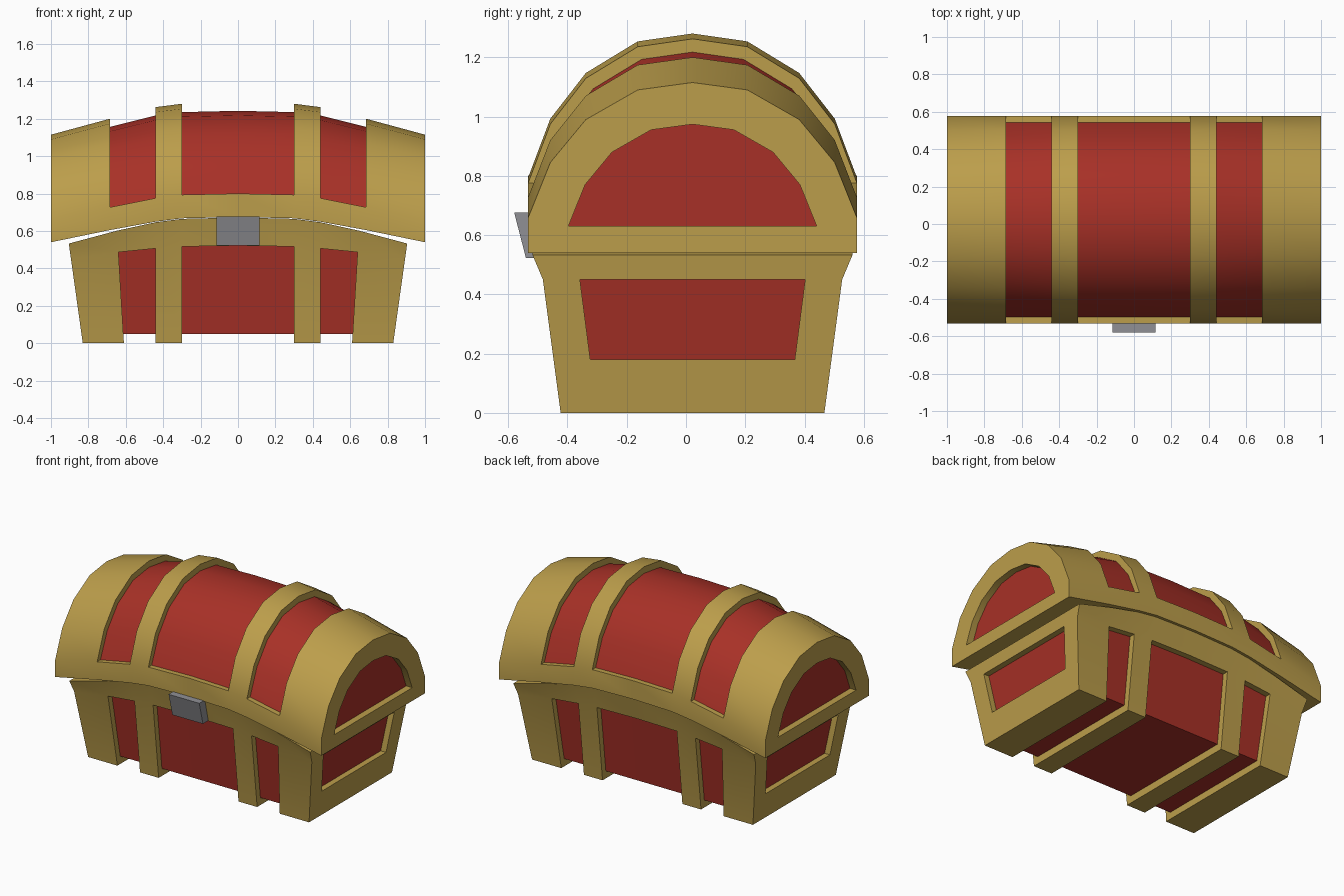
import bpy, bmesh, math

cube = bpy.data.objects.get("Cube")
if cube:
    bpy.data.objects.remove(cube, do_unlink=True)

CENTRE_Y = 0.022


def material(name, rgb):
    mat = bpy.data.materials.new(name)
    mat.use_nodes = True
    mat.diffuse_color = (*rgb, 1)
    mat.node_tree.nodes["Principled BSDF"].inputs["Base Color"].default_value = (*rgb, 1)
    return mat


GOLD = material("gold", (0.50, 0.34, 0.07))
RED = material("red", (0.39, 0.03, 0.02))
STEEL = material("steel", (0.28, 0.28, 0.30))


def lerp_table(table, x):
    """Value at x on a polyline of (x, value) points."""
    for (x0, v0), (x1, v1) in zip(table, table[1:]):
        if x <= x1:
            return v0 + (v1 - v0) * (x - x0) / (x1 - x0)
    return table[-1][1]


def finish(bm, name, mats):
    bmesh.ops.remove_doubles(bm, verts=bm.verts, dist=0.0005)
    bmesh.ops.recalc_face_normals(bm, faces=bm.faces)
    mesh = bpy.data.meshes.new(name)
    bm.to_mesh(mesh)
    bm.free()
    for mat in mats:
        mesh.materials.append(mat)
    obj = bpy.data.objects.new(name, mesh)
    bpy.context.collection.objects.link(obj)
    return obj


def smooth(obj):
    bpy.ops.object.select_all(action='DESELECT')
    obj.select_set(True)
    bpy.context.view_layer.objects.active = obj
    bpy.ops.object.shade_smooth_by_angle(angle=math.radians(30))


def ring(half, x, slope):
    """Mirror a half profile (y, z) into a closed ring, leaning in x with height."""
    full = half + [(-y, z) for y, z in reversed(half) if y > 0]
    return [(x + slope * z, y + CENTRE_Y, z) for y, z in full]


def loft(name, stations, profile, is_red):
    """Skin stations (kind, x, slope) on both sides of x = 0; panels become red."""
    right = [(k, ring(profile(k, x), x, s)) for k, x, s in stations]
    left = [(k, [(-x, y, z) for x, y, z in pts]) for k, pts in reversed(right[1:])]
    sections = left + right
    bm = bmesh.new()
    rows = [[bm.verts.new(p) for p in pts] for _, pts in sections]
    n = len(rows[0])
    for i in range(len(rows) - 1):
        a, b = rows[i], rows[i + 1]
        panel = sections[i][0] == sections[i + 1][0] == "panel"
        for j in range(n):
            k = (j + 1) % n
            face = bm.faces.new((a[j], a[k], b[k], b[j]))
            face.material_index = int(panel and is_red(j, n))
    # recessed end panels
    for row in (rows[0], rows[-1]):
        bm.faces.new(row).material_index = 1
    obj = finish(bm, name, [GOLD, RED])
    smooth(obj)
    return obj


# Lid: arched sections riding on a bowed bottom edge
LID_BOTTOM = [(0, 0.675), (0.3, 0.668), (0.44, 0.65), (0.685, 0.605), (1, 0.54)]
LID_SCALE = [(0, 1.065), (0.44, 1.065), (0.685, 1.035), (1, 1.0)]
BAND_ARCH = [(0.555, 0), (0.555, 0.118), (0.555, 0.118), (0.48, 0.305),
             (0.36, 0.45), (0.185, 0.55), (0, 0.575)]
PANEL_ARCH = [(0.555, 0), (0.555, 0.118), (0.52, 0.118), (0.447, 0.283),
              (0.335, 0.417), (0.172, 0.51), (0, 0.533)]


def lid_profile(kind, x):
    if kind == "hole":
        return [(y * 0.755, 0.54 + max(0.09, z * 0.755)) for y, z in BAND_ARCH]
    arch = PANEL_ARCH if kind == "panel" else BAND_ARCH
    base, scale = lerp_table(LID_BOTTOM, x), lerp_table(LID_SCALE, x)
    return [(y, base + z * scale) for y, z in arch]


loft("lid",
     [("panel", 0, 0), ("panel", 0.3, 0), ("band", 0.3, 0), ("band", 0.44, 0),
      ("panel", 0.44, 0), ("panel", 0.685, 0), ("band", 0.685, 0), ("band", 1, 0),
      ("hole", 1, 0), ("hole", 0.955, 0)],
     lid_profile, lambda j, n: 2 <= j <= n - 4)

# Base: tapered tub with a flared rim under the lid
RIM_LOW = [(0, 0.522), (0.3, 0.517), (0.44, 0.507), (0.61, 0.487), (0.83, 0.45)]
RIM_TOP = [(0, 0.672), (0.3, 0.665), (0.44, 0.647), (0.61, 0.602), (0.83, 0.533)]


def base_profile(kind, x):
    if kind == "hole":
        return [(0.345, 0.18), (0.3625, 0.315), (0.3625, 0.315), (0.38, 0.45)]
    low, top = lerp_table(RIM_LOW, x), lerp_table(RIM_TOP, x)
    if kind == "panel":
        return [(0.41, 0.05), (0.465, low), (0.505, low), (0.54, top)]
    return [(0.445, 0), (0.505, low), (0.505, low), (0.54, top)]


loft("base",
     [("panel", 0, 0), ("panel", 0.3, 0), ("band", 0.3, 0), ("band", 0.44, 0),
      ("panel", 0.44, 0), ("panel", 0.61, 0.06), ("band", 0.61, 0.06),
      ("band", 0.83, 0.14), ("hole", 0.83, 0.14), ("hole", 0.79, 0.14)],
     base_profile, lambda j, n: j in (0, n - 2, n - 1))

# Latch: slanted block on the front
bm = bmesh.new()
outline = [(-0.58, 0.677), (-0.54, 0.522), (-0.46, 0.522), (-0.46, 0.677)]
block = bm.faces.new([bm.verts.new((-0.115, y, z)) for y, z in outline])
moved = bmesh.ops.extrude_face_region(bm, geom=[block])["geom"]
bmesh.ops.translate(bm, vec=(0.23, 0, 0),
                    verts=[v for v in moved if isinstance(v, bmesh.types.BMVert)])
finish(bm, "latch", [STEEL])
